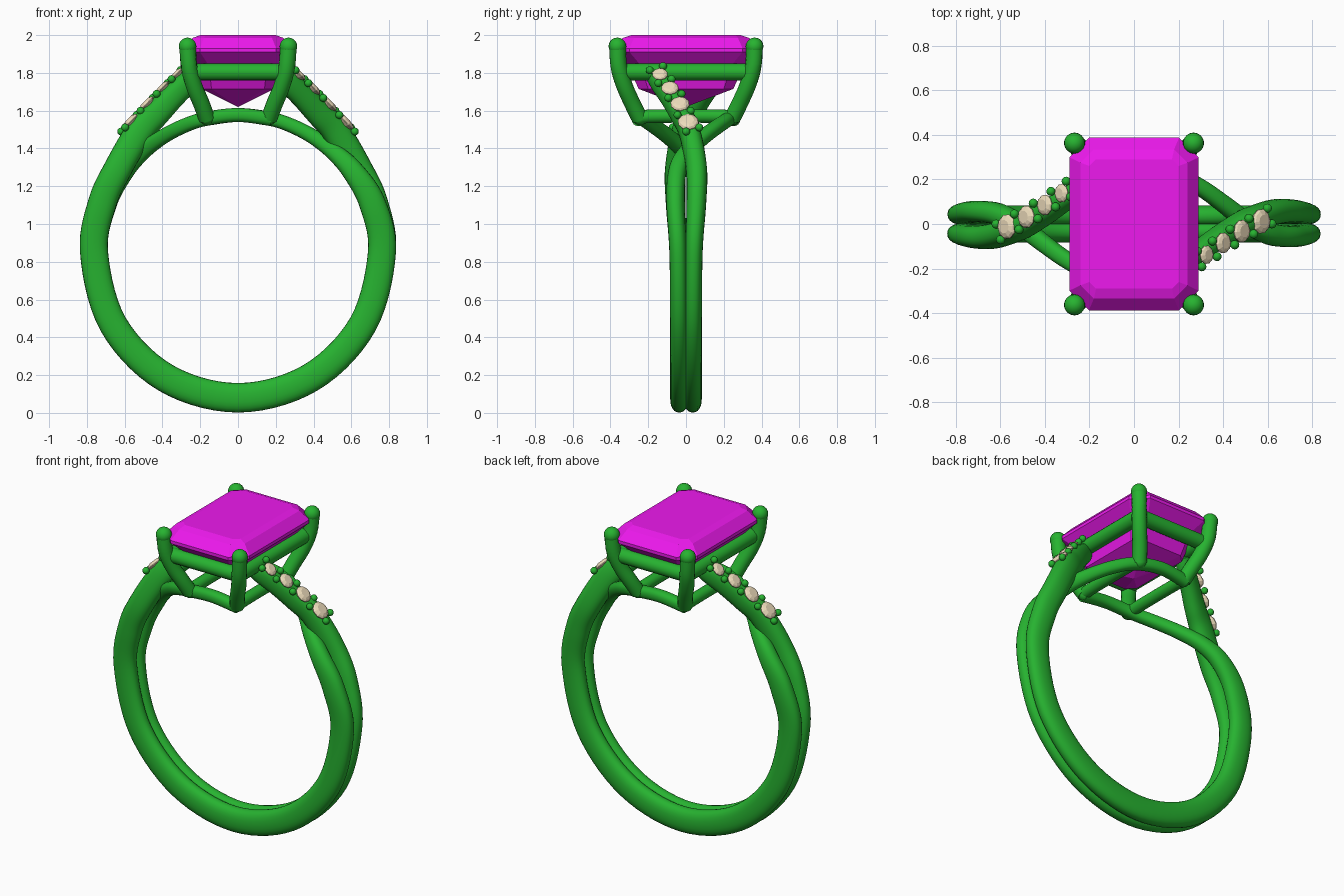
import bpy, bmesh, math
from mathutils import Vector, Matrix

if "Cube" in bpy.data.objects:
    bpy.data.objects.remove(bpy.data.objects["Cube"])

C = Vector((0, 0, 0.85))  # centre of the finger hole


def material(name, col):
    m = bpy.data.materials.new(name)
    m.diffuse_color = (*col, 1)
    m.use_nodes = True
    m.node_tree.nodes["Principled BSDF"].inputs["Base Color"].default_value = m.diffuse_color
    return m


METAL = material("green_metal", (0.02, 0.45, 0.03))
MAIN = material("magenta_stone", (0.85, 0.01, 0.85))
SMALL = material("cream_stone", (0.85, 0.72, 0.5))


def finish(bm, name, mat, smooth=True):
    bmesh.ops.recalc_face_normals(bm, faces=bm.faces[:])
    me = bpy.data.meshes.new(name)
    bm.to_mesh(me)
    bm.free()
    me.materials.append(mat)
    ob = bpy.data.objects.new(name, me)
    bpy.context.collection.objects.link(ob)
    if smooth:
        me.shade_smooth()
        me.set_sharp_from_angle(angle=math.radians(50))
    return ob


def spline(pts, steps):
    """Catmull-Rom through tuples of any length."""
    p = [pts[0]] + pts + [pts[-1]]
    out = []
    for i in range(1, len(p) - 2):
        for s in range(steps):
            t = s / steps
            out.append([0.5 * (2 * b + (c - a) * t + (2 * a - 5 * b + 4 * c - d) * t * t
                        + (3 * b - a - 3 * c + d) * t ** 3)
                        for a, b, c, d in zip(p[i - 1], p[i], p[i + 1], p[i + 2])])
    return out + [list(pts[-1])]


def sweep(bm, pts, steps=6, n=20, power=2.0):
    """Tube along (x, y, z, radial half size, side half size)."""
    path = spline(pts, steps) if steps > 1 else pts
    pos = [Vector(q[:3]) for q in path]
    rings = []
    for i, q in enumerate(path):
        t = (pos[min(i + 1, len(pos) - 1)] - pos[max(i - 1, 0)]).normalized()
        u = pos[i] - C
        u.y = 0
        u = (u - t * u.dot(t)).normalized()
        w = t.cross(u)
        ring = []
        for k in range(n):
            a = 2 * math.pi * k / n
            c, s = math.cos(a), math.sin(a)
            c = math.copysign(abs(c) ** (2 / power), c)
            s = math.copysign(abs(s) ** (2 / power), s)
            ring.append(bm.verts.new(pos[i] + u * c * q[3] + w * s * q[4]))
        rings.append(ring)
    for r0, r1 in zip(rings, rings[1:]):
        for k in range(n):
            bm.faces.new((r0[k], r0[(k + 1) % n], r1[(k + 1) % n], r1[k]))
    bm.faces.new(rings[0])
    bm.faces.new(rings[-1])


def ball(bm, p, r, seg=14):
    bmesh.ops.create_uvsphere(bm, u_segments=seg, v_segments=seg // 2 + 1, radius=r,
                              matrix=Matrix.Translation(p))


def polar(deg, r, y, h, w):
    a = math.radians(deg)
    return (r * math.cos(a), y, 0.85 + r * math.sin(a), h, w)


# Twisted band: the upper strand carries small stones, the lower one runs under the head
upper = [polar(-90, .77, .036, .078, .048), polar(-60, .767, .036, .077, .048),
         polar(-30, .763, .037, .075, .047), polar(0, .762, .042, .074, .046),
         polar(20, .765, .055, .075, .052), polar(35, .775, .055, .075, .056),
         (.52, .018, 1.49, .075, .056), (.43, -.03, 1.585, .07, .053),
         (.345, -.085, 1.675, .065, .05), (.265, -.14, 1.75, .06, .046),
         (.225, -.17, 1.785, .045, .04)]
lower = [polar(-60, .767, -.036, .077, .048),
         polar(-30, .763, -.037, .075, .047), polar(0, .762, -.042, .074, .046),
         polar(20, .757, -.056, .07, .048), polar(35, .745, -.045, .058, .048),
         polar(46, .735, .005, .046, .044), polar(56, .73, .085, .04, .04),
         polar(66, .728, .165, .038, .038), polar(76, .727, .225, .037, .037),
         polar(90, .727, .25, .037, .037), polar(104, .727, .25, .037, .037)]


def turn(p, side):
    return (p[0] * side, p[1] * side) + tuple(p[2:])


for side, label in ((1, "right"), (-1, "left")):
    bm = bmesh.new()
    sweep(bm, [turn(p, side) for p in upper[::-1]] + [turn(p, -side) for p in lower],
          steps=7, n=24, power=2.3)
    finish(bm, label + "_band_strand", METAL)

# Head: two rails and four curved prongs
bm = bmesh.new()
for s in (-1, 1):
    sweep(bm, [(s * .17, y, z, .036, .036) for y, z in
               ((-.25, 1.555), (-.2, 1.57), (.2, 1.57), (.25, 1.555))], steps=4, n=16)
finish(bm, "lower_head_rail", METAL)
bm = bmesh.new()
for s in (-1, 1):
    sweep(bm, [(s * .235, y, 1.805, .045, .045) for y in (-.33, .33)], steps=1, n=16)
    sweep(bm, [(x, s * .325, 1.805, .045, .045) for x in (-.24, .24)], steps=1, n=16)
finish(bm, "upper_head_rail", METAL)

prong = [(.165, .245, 1.56), (.195, .285, 1.64), (.232, .325, 1.73),
         (.258, .355, 1.83), (.267, .363, 1.94)]
for sx in (-1, 1):
    for sy in (-1, 1):
        bm = bmesh.new()
        sweep(bm, [(x * sx, y * sy, z, .044, .044) for x, y, z in prong], steps=5, n=16)
        ball(bm, (.267 * sx, .363 * sy, 1.94), .047, 18)
        ball(bm, (.165 * sx, .245 * sy, 1.565), .042, 14)
        finish(bm, "prong", METAL)

# Emerald-cut centre stone: stacked cut-corner outlines ending in a point
bm = bmesh.new()
rings = []
for hx, hy, c, z in ((.2, .29, .03, 2.0), (.24, .335, .06, 1.985), (.29, .387, .088, 1.93),
                     (.29, .387, .088, 1.91), (.225, .31, .07, 1.84), (.19, .25, .05, 1.715)):
    rings.append([bm.verts.new((x, y, z)) for x, y in (
        (hx, -hy + c), (hx, hy - c), (hx - c, hy), (-hx + c, hy),
        (-hx, hy - c), (-hx, -hy + c), (-hx + c, -hy), (hx - c, -hy))])
for a, b in zip(rings, rings[1:]):
    for k in range(8):
        bm.faces.new((a[k], a[(k + 1) % 8], b[(k + 1) % 8], b[k]))
bm.faces.new(rings[0])
tip = bm.verts.new((0, 0, 1.62))
for k in range(8):
    bm.faces.new((rings[-1][k], rings[-1][(k + 1) % 8], tip))
finish(bm, "centre_stone", MAIN, smooth=False)

# Small accent stones with bead settings along the upper strands
stones = [(.57, .012, 1.54, .056), (.483, -.032, 1.636, .051),
          (.4, -.085, 1.72, .047), (.325, -.138, 1.793, .042)]
for side, label in ((1, "right"), (-1, "left")):
    along = Vector((-.62 * side, -.38 * side, .64)).normalized()
    out = Vector((.72 * side, 0, .69))
    out = (out - along * out.dot(along)).normalized()
    across = along.cross(out)
    frame = Matrix((across, along, out)).transposed()
    spots = [(Vector(turn(p[:3], side)), p[3]) for p in stones]
    for p, r in spots:
        bm = bmesh.new()
        prof = []
        for f, h in ((.55, .36), (.85, .22), (1, .04), (1, -.04)):
            prof.append([bm.verts.new(p + frame @ Vector((
                r * f * math.cos(k * math.pi / 5), r * f * math.sin(k * math.pi / 5), r * h)))
                for k in range(10)])
        for a, b in zip(prof, prof[1:]):
            for k in range(10):
                bm.faces.new((a[k], a[(k + 1) % 10], b[(k + 1) % 10], b[k]))
        bm.faces.new(prof[0])
        tip = bm.verts.new(p - out * r * .8)
        for k in range(10):
            bm.faces.new((prof[-1][k], prof[-1][(k + 1) % 10], tip))
        finish(bm, label + "_accent_stone", SMALL, smooth=False)
    mids = [spots[0][0] - along * .06]
    mids += [(a[0] + b[0]) / 2 for a, b in zip(spots, spots[1:])]
    mids += [spots[-1][0] + along * .048]
    bm = bmesh.new()
    for m in mids:
        for s in (-1, 1):
            ball(bm, m + across * s * .038, .021, 12)
    finish(bm, label + "_setting_beads", METAL)
